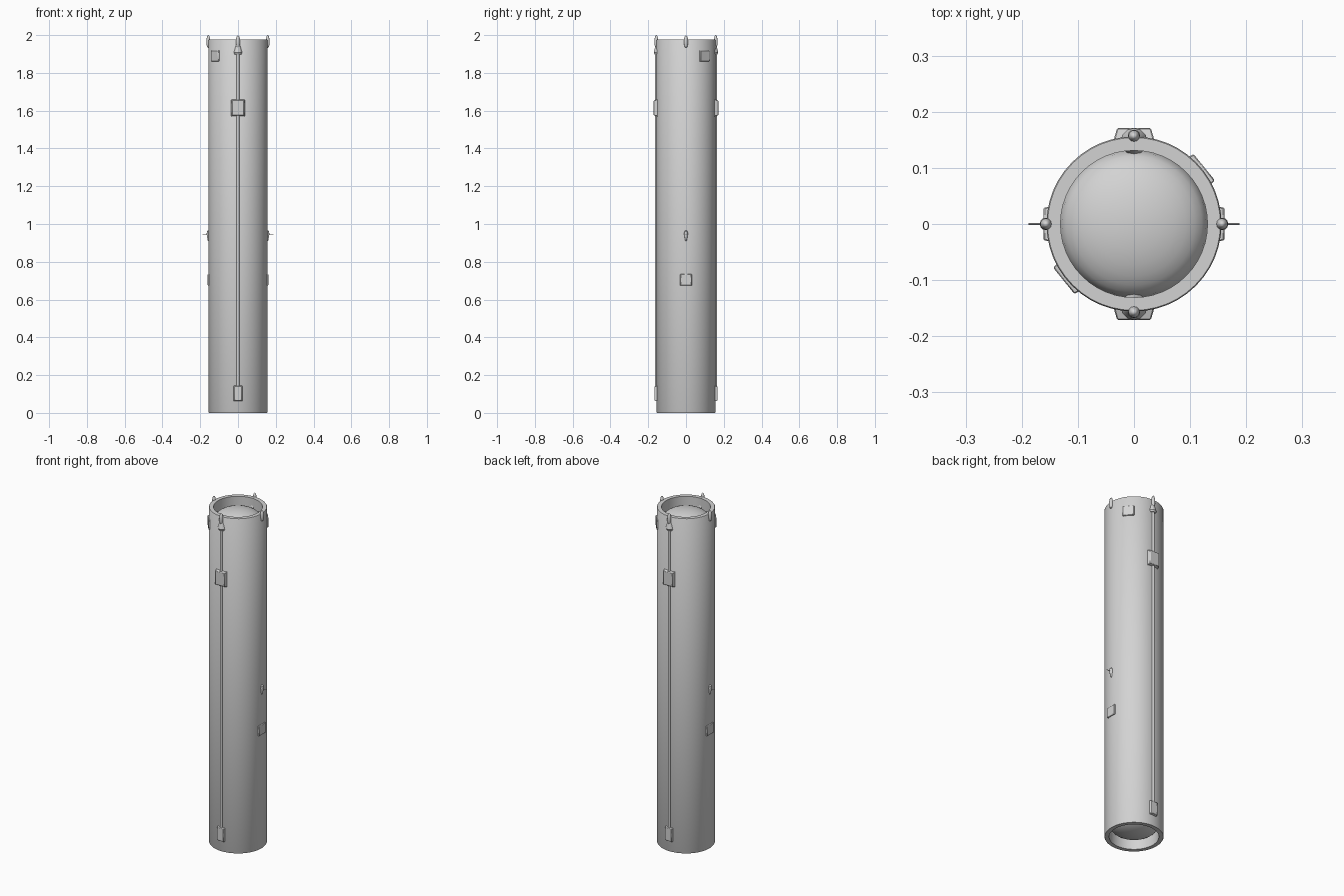
import bpy, bmesh, math
from mathutils import Matrix, Vector

cube = bpy.data.objects.get("Cube")
if cube:
    bpy.data.objects.remove(cube, do_unlink=True)

COLOR = (0.65, 0.65, 0.65, 1)
grey = bpy.data.materials.new("light grey")
grey.use_nodes = True
grey.diffuse_color = COLOR
grey.node_tree.nodes["Principled BSDF"].inputs["Base Color"].default_value = COLOR

R = 0.156          # hull radius
TOP = 1.977        # hull top


def finish(name, bm, matrix=Matrix()):
    bmesh.ops.remove_doubles(bm, verts=bm.verts, dist=1e-5)
    bmesh.ops.recalc_face_normals(bm, faces=bm.faces)
    bm.transform(matrix)
    mesh = bpy.data.meshes.new(name)
    bm.to_mesh(mesh)
    bm.free()
    mesh.materials.append(grey)
    ob = bpy.data.objects.new(name, mesh)
    bpy.context.collection.objects.link(ob)
    bpy.ops.object.select_all(action="DESELECT")
    ob.select_set(True)
    bpy.context.view_layer.objects.active = ob
    bpy.ops.object.shade_smooth_by_angle(angle=math.radians(35))
    return ob


def at(angle, radius, z):
    """Frame on the hull: local x points outward, z stays up."""
    return Matrix.Rotation(math.radians(angle), 4, "Z") @ Matrix.Translation((radius, 0, z))


def lathe(name, profile, matrix=Matrix(), sides=12):
    """Spin (radius, z) points that start and end on the axis."""
    bm = bmesh.new()
    verts = [bm.verts.new((r, 0, z)) for r, z in profile]
    edges = [bm.edges.new(pair) for pair in zip(verts, verts[1:])]
    bmesh.ops.spin(bm, geom=verts + edges, cent=(0, 0, 0), axis=(0, 0, 1),
                   angle=math.tau, steps=sides, use_merge=True)
    return finish(name, bm, matrix)


def block(name, width, height, depth, taper, matrix):
    """Box fixed on the hull, with its outer face drawn in by taper."""
    bm = bmesh.new()
    bmesh.ops.create_cube(bm, size=1)
    for v in bm.verts:
        outer = v.co.x > 0
        shrink = taper if outer else 0
        v.co = Vector((depth if outer else -0.012,
                       v.co.y * (width - 2 * shrink),
                       v.co.z * (height - 2 * shrink)))
    bmesh.ops.bevel(bm, geom=bm.edges[:], offset=0.002, segments=1, affect="EDGES")
    return finish(name, bm, matrix)


# Hull with a domed bulkhead recessed in each end
BORE, DEPTH, RISE = 0.131, 0.08, 0.065
arc = [(BORE * math.cos(a), RISE * math.sin(a))
       for a in (math.radians(i * 11.25) for i in range(9))]
bottom_dome = [(max(r, 0), DEPTH - h) for r, h in reversed(arc)]
top_dome = [(max(r, 0), TOP - DEPTH + h) for r, h in arc]
lathe("hull", bottom_dome + [(BORE, 0), (R - 0.002, 0), (R, 0.004),
                             (R, TOP - 0.003), (R - 0.002, TOP), (BORE, TOP)] + top_dome,
      sides=48)

for side, angle in (("front", 270), ("back", 90)):
    # Cable duct running up the hull, with its boxes and top fairing
    lathe(side + "_cable_duct", [(0, 0.1), (0.008, 0.1), (0.008, 1.92), (0, 1.92)],
          at(angle, R, 0))
    block(side + "_upper_box", 0.076, 0.094, 0.015, 0.008, at(angle, R, 1.615))
    block(side + "_lower_box", 0.054, 0.088, 0.012, 0.007, at(angle, R, 0.103))
    lathe(side + "_duct_fairing",
          [(0, 1.896), (0.019, 1.898), (0.024, 1.908), (0.011, 1.955), (0, 1.96)],
          at(angle, R - 0.009, 0))

for side, angle in (("left", 0), ("right", 180)):
    # Side hatch and whip antenna on its small mount
    block(side + "_hatch", 0.064, 0.064, 0.005, 0.003, at(angle, R, 0.704))
    lathe(side + "_antenna_mount",
          [(0, 0.91), (0.004, 0.912), (0.010, 0.945), (0.009, 0.96), (0, 0.968)],
          at(angle, R, 0))
    lathe(side + "_antenna", [(0, 0), (0.0016, 0), (0.0016, 0.036), (0, 0.036)],
          at(angle, R - 0.004, 0.945) @ Matrix.Rotation(math.pi / 2, 4, "Y"), sides=6)

# Small access plates below the top rim
for side, angle in (("front_right", 219), ("back_left", 39)):
    block(side + "_access_plate", 0.066, 0.062, 0.005, 0.003, at(angle, R, 1.89))

# Four guide pins around the top rim
for side, angle in (("left", 0), ("back", 90), ("right", 180), ("front", 270)):
    lathe(side + "_guide_pin",
          [(0, 1.932), (0.007, 1.938), (0.011, 1.955), (0.010, 1.978),
           (0.006, 1.994), (0, 2.0)], at(angle, R + 0.001, 0))
